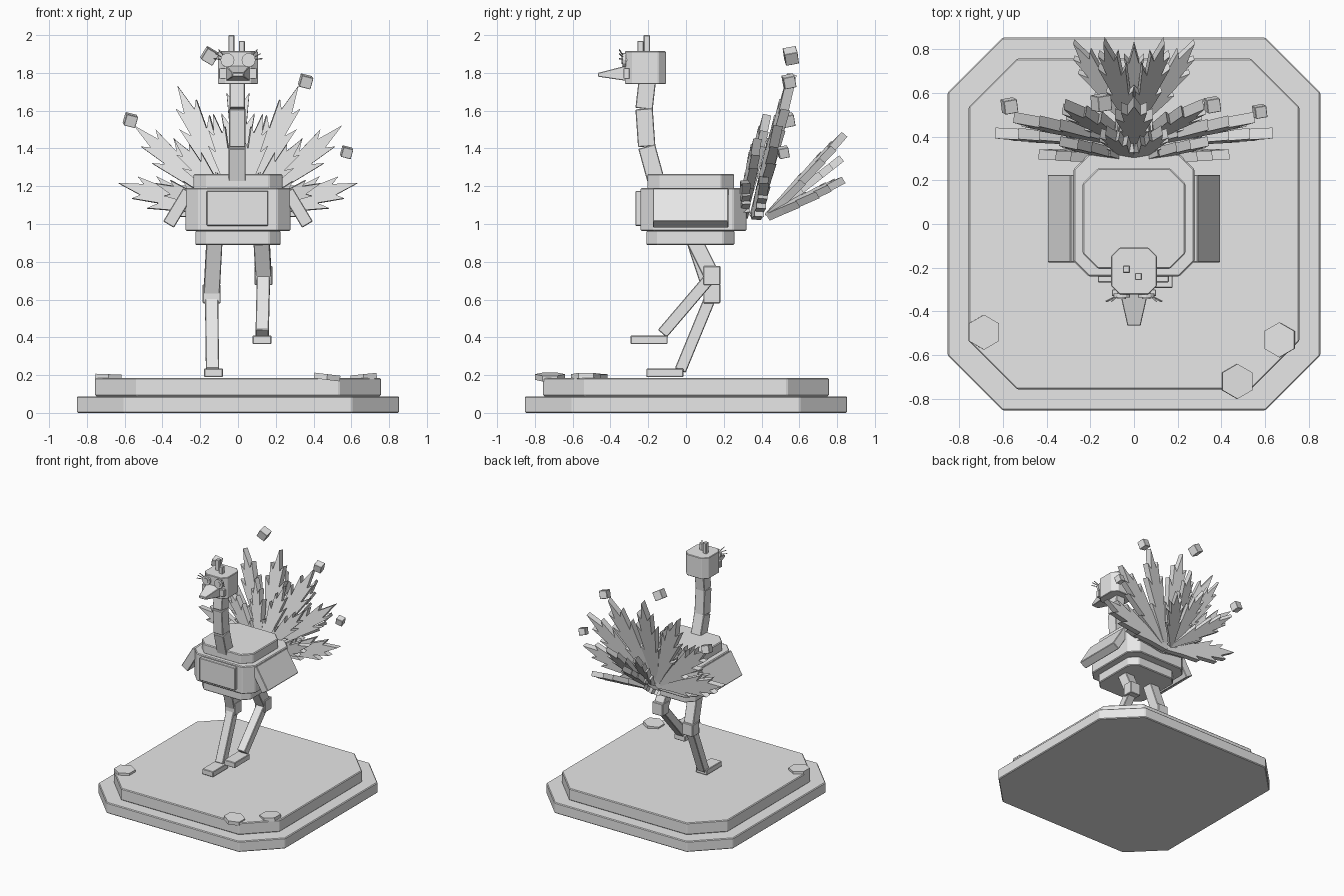
import bpy, bmesh
from math import radians, cos, sin, pi
from mathutils import Matrix, Vector, Euler

cube = bpy.data.objects.get("Cube")
if cube:
    bpy.data.objects.remove(cube, do_unlink=True)

# One plain grey for everything
GREY = (0.8, 0.8, 0.8, 1)
mat = bpy.data.materials.new("plain grey")
mat.use_nodes = True
mat.diffuse_color = GREY
mat.node_tree.nodes["Principled BSDF"].inputs["Base Color"].default_value = GREY


def finish(name, bm, matrix=None, bevel=0):
    if matrix:
        bm.transform(matrix)
    bmesh.ops.recalc_face_normals(bm, faces=bm.faces)
    me = bpy.data.meshes.new(name)
    bm.to_mesh(me)
    bm.free()
    me.materials.append(mat)
    ob = bpy.data.objects.new(name, me)
    bpy.context.collection.objects.link(ob)
    if bevel:
        mod = ob.modifiers.new("soft edge", "BEVEL")
        mod.width = bevel
        mod.segments = 1
    return ob


def box(name, loc, size, rot=(0, 0, 0), bevel=0.004):
    bm = bmesh.new()
    bmesh.ops.create_cube(bm, size=1)
    turn = Euler([radians(a) for a in rot]).to_matrix().to_4x4()
    return finish(name, bm, Matrix.Translation(loc) @ turn @ Matrix.Diagonal((*size, 1)), bevel)


def beam(name, start, end, width, depth):
    """Box running from start to end, its width along x."""
    start, end = Vector(start), Vector(end)
    z = (end - start).normalized()
    y = z.cross(Vector((1, 0, 0))).normalized()
    turn = Matrix((y.cross(z), y, z)).transposed().to_4x4()
    bm = bmesh.new()
    bmesh.ops.create_cube(bm, size=1)
    size = Matrix.Diagonal((width, depth, (end - start).length, 1))
    return finish(name, bm, Matrix.Translation((start + end) / 2) @ turn @ size, 0.004)


def extrude(name, outline, depth, matrix=None, bevel=0):
    """Flat xy outline given a height along z."""
    bm = bmesh.new()
    face = bm.faces.new([bm.verts.new((x, y, 0)) for x, y in outline])
    new = bmesh.ops.extrude_face_region(bm, geom=[face])["geom"]
    bmesh.ops.translate(bm, vec=(0, 0, depth),
                        verts=[v for v in new if isinstance(v, bmesh.types.BMVert)])
    return finish(name, bm, matrix, bevel)


def slab(name, hx, hy, cut, z0, z1, cy=0, bevel=0.006):
    """Box with its four upright corners cut off."""
    quarter = [(hx, hy - cut), (hx - cut, hy)]
    half = quarter + [(-x, y) for x, y in reversed(quarter)]
    outline = half + [(-x, -y) for x, y in half]
    return extrude(name, outline, z1 - z0, Matrix.Translation((0, cy, z0)), bevel)


# Stepped base with stones
slab("base_lower", 0.852, 0.852, 0.25, 0, 0.088)
slab("base_upper", 0.756, 0.756, 0.22, 0.088, 0.185)
for i, (x, y, tilt) in enumerate([(-0.687, -0.495, 2), (0.667, -0.53, -6), (0.47, -0.72, 7)]):
    ring = [(0.08 * sin(k * pi / 3), 0.08 * cos(k * pi / 3)) for k in range(6)]
    extrude(f"stone_{i + 1}", ring, 0.03,
            Matrix.Translation((x, y, 0.175)) @ Matrix.Rotation(radians(tilt), 4, "Y"))

# Body tiers and chest plate
slab("body_belly", 0.225, 0.233, 0.06, 0.888, 0.965, 0.023)
slab("body_middle", 0.277, 0.28, 0.07, 0.963, 1.19, 0.04)
slab("body_back", 0.235, 0.23, 0.07, 1.185, 1.265, 0.025)
box("chest_plate", (-0.003, -0.24, 1.083), (0.325, 0.055, 0.185))

# Wings hang outward at the bottom
for side, s in (("left", 1), ("right", -1)):
    box(f"wing_{side}", (s * 0.315, 0.025, 1.085), (0.066, 0.4, 0.205), (0, -s * 31, 0))

# Legs, the left one raised
LEGS = {"right": (-0.125, -0.14, 0.63, (-0.135, -0.03, 0.225), (-0.13, -0.112, 0.212)),
        "left": (0.125, 0.135, 0.727, (0.128, -0.125, 0.42), (0.127, -0.195, 0.387))}
for side, (hip_x, knee_x, knee_z, ankle, foot) in LEGS.items():
    knee = (knee_x, 0.137, knee_z)
    beam(f"thigh_{side}", (hip_x, 0.045, 0.91), knee, 0.085, 0.085)
    box(f"knee_{side}", knee, (0.095, 0.09, 0.1))
    beam(f"shin_{side}", knee, ankle, 0.07, 0.062)
    box(f"foot_{side}", foot, (0.1, 0.196, 0.045))

# Neck in three bent pieces
NECK = [(-0.004, -0.16, 1.235), (-0.004, -0.208, 1.41), (-0.004, -0.222, 1.61), (-0.004, -0.205, 1.76)]
for i in range(3):
    beam(f"neck_{i + 1}", NECK[i], NECK[i + 1], 0.09 - 0.004 * i, 0.092)

# Head, beak and crest
slab("head", 0.105, 0.108, 0.04, 1.74, 1.915, -0.215, 0.004)
bm = bmesh.new()
bmesh.ops.create_cube(bm, size=1)
for v in bm.verts:
    tip = v.co.y < 0
    top = v.co.z > 0
    v.co = (v.co.x * (0.06 if tip else 0.13), -0.465 if tip else -0.31,
            (1.8 if top else 1.78) if tip else (1.84 if top else 1.757))
finish("beak", bm, bevel=0.003)
box("crest_tall", (-0.035, -0.207, 1.95), (0.032, 0.035, 0.1))
box("crest_short", (0.02, -0.24, 1.935), (0.032, 0.034, 0.07))

# Face: ringed eyes, lashes and cheeks
for side, s in (("left", 1), ("right", -1)):
    for part, radius, depth in (("eye", 0.037, 0.02), ("pupil", 0.02, 0.03)):
        bm = bmesh.new()
        bmesh.ops.create_cone(bm, cap_ends=True, segments=12, radius1=radius,
                              radius2=radius, depth=depth)
        place = Matrix.Translation((s * 0.056, -0.327, 1.868)) @ Matrix.Rotation(pi / 2, 4, "X")
        finish(f"{part}_{side}", bm, place)
    for k in range(3):
        a = radians(40 + 22 * k)
        beam(f"lash_{side}_{k + 1}",
             (s * (0.056 + 0.035 * sin(a)), -0.335, 1.868 + 0.035 * cos(a)),
             (s * (0.056 + 0.075 * sin(a)), -0.355, 1.868 + 0.075 * cos(a)), 0.007, 0.007)
    box(f"cheek_{side}", (s * 0.075, -0.315, 1.797), (0.05, 0.03, 0.055), bevel=0.002)

# Jagged feather: (share of length, half width) from quill to tip
BARBS = [(0, 0.018), (0.22, 0.045), (0.46, 0.085), (0.42, 0.05),
         (0.72, 0.088), (0.64, 0.045), (0.86, 0.06), (0.8, 0.03)]


def feather(name, root, length, spread, lean, thick, roll, width=1):
    half = [(w * width, t * length) for t, w in BARBS]
    outline = half + [(0, length)] + [(-x, y) for x, y in reversed(half)]
    matrix = (Matrix.Translation(root) @ Matrix.Rotation(radians(-lean), 4, "X")
              @ Matrix.Rotation(radians(spread), 4, "Y") @ Matrix.Rotation(radians(roll), 4, "Z")
              @ Matrix.Rotation(pi / 2, 4, "X") @ Matrix.Translation((0, 0, -thick / 2)))
    extrude(name, outline, thick, matrix)


# Fans: name, root y, thickness, width, then (spread, length, lean) of each pair
FANS = [("tail_large", 0.36, 0.05, 1.0, [(0, 0.78, 15), (24, 0.78, 15), (48, 0.74, 14), (74, 0.66, 14)]),
        ("tail_small", 0.295, 0.045, 0.75, [(13, 0.57, 14), (39, 0.54, 11), (68, 0.47, 5)]),
        ("tail_rear", 0.43, 0.04, 0.75, [(0, 0.5, 52), (13, 0.61, 43), (32, 0.52, 64)])]
for name, y, thick, width, pairs in FANS:
    for i, (spread, length, lean) in enumerate(pairs):
        for side, s in (("left", 1), ("right", -1)) if spread else (("middle", 0),):
            feather(f"{name}_{side}_{i + 1}", (0, y + 0.004 * i, 1.04), length, s * spread,
                    lean, thick, s * 10, width)

# Loose cubes above the feather tips
for i, (x, y, z, size) in enumerate([(-0.57, 0.54, 1.55, 0.062), (-0.15, 0.555, 1.89, 0.07),
                                     (0.358, 0.545, 1.755, 0.062), (0.575, 0.515, 1.38, 0.054)]):
    box(f"tail_cube_{i + 1}", (x, y, z), (size,) * 3, (12, 30 if i == 1 else 14, 10), 0.002)
